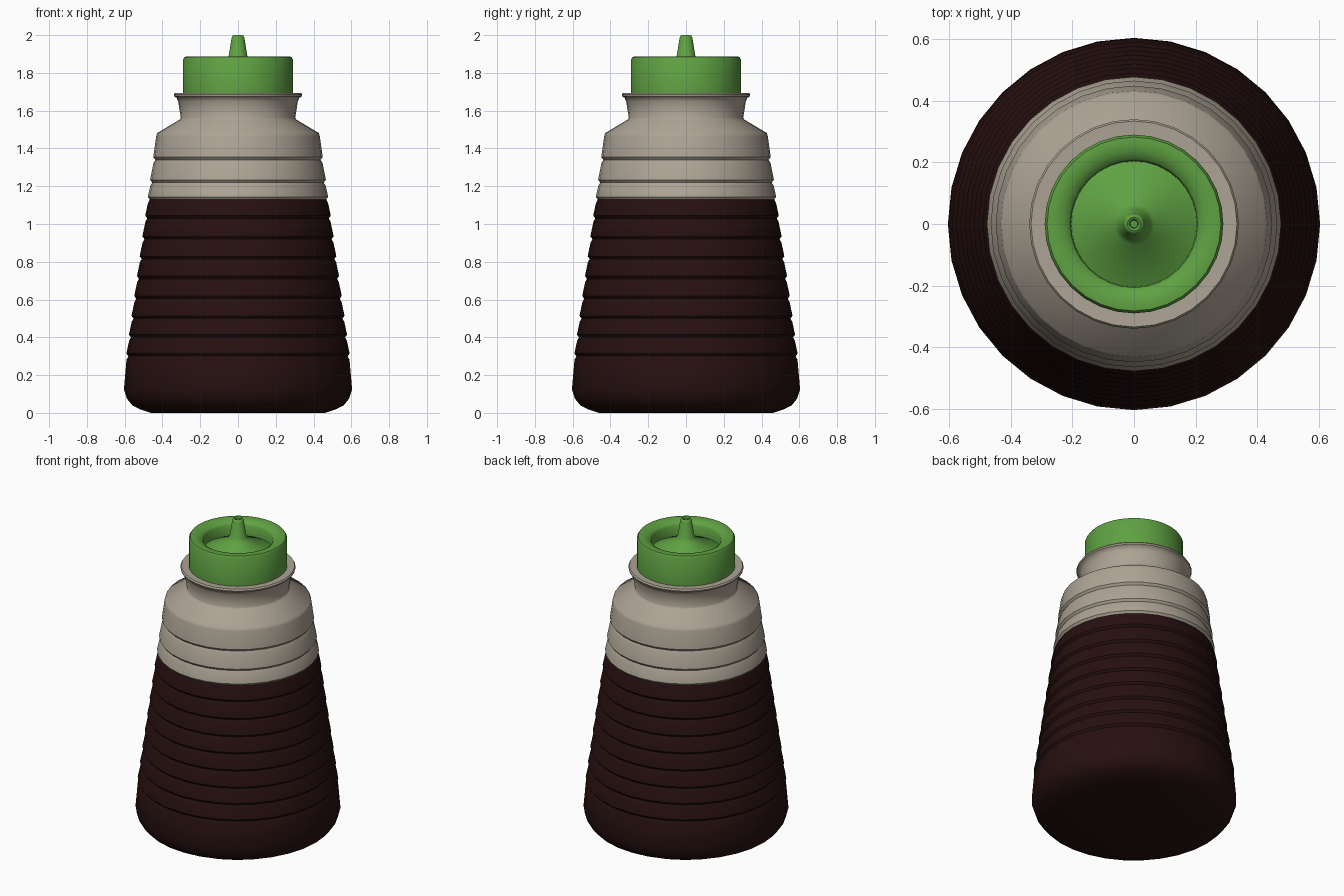
import bpy, bmesh, math

if "Cube" in bpy.data.objects:
    bpy.data.objects.remove(bpy.data.objects["Cube"])

SEG = 32


def material(name, rgb):
    m = bpy.data.materials.new(name)
    m.diffuse_color = (*rgb, 1)
    m.use_nodes = True
    m.node_tree.nodes["Principled BSDF"].inputs["Base Color"].default_value = m.diffuse_color
    return m


brown = material("dark brown", (0.020, 0.005, 0.005))
beige = material("warm beige", (0.42, 0.37, 0.30))
green = material("leaf green", (0.115, 0.36, 0.055))


def lathe(name, profile, mats, rule=None, angle=35):
    """Revolve (radius, z) points about z; radius 0 makes a pole."""
    bm = bmesh.new()
    rings = []
    for r, z in profile:
        if r == 0:
            rings.append([bm.verts.new((0, 0, z))] * SEG)
        else:
            rings.append([bm.verts.new((r * math.cos(math.tau * i / SEG),
                                        r * math.sin(math.tau * i / SEG), z))
                          for i in range(SEG)])
    for a, b in zip(rings, rings[1:]):
        for i in range(SEG):
            j = (i + 1) % SEG
            quad = list(dict.fromkeys([a[i], a[j], b[j], b[i]]))
            f = bm.faces.new(quad)
            if rule:
                f.material_index = rule(f.calc_center_median().z)
    bmesh.ops.recalc_face_normals(bm, faces=bm.faces)
    me = bpy.data.meshes.new(name)
    bm.to_mesh(me)
    bm.free()
    for m in mats:
        me.materials.append(m)
    ob = bpy.data.objects.new(name, me)
    bpy.context.collection.objects.link(ob)
    bpy.ops.object.select_all(action='DESELECT')
    ob.select_set(True)
    bpy.context.view_layer.objects.active = ob
    bpy.ops.object.shade_smooth_by_angle(angle=math.radians(angle))
    return ob


def taper(z):
    return 0.592 - 0.137 * (z - 0.28)


# bottle: rounded foot, tapered ribbed wall, shoulder, neck and flared rim
body = [(0, 0), (0.46, 0), (0.515, 0.018), (0.56, 0.04), (0.588, 0.075), (0.604, 0.125)]
for z in (0.30, 0.40, 0.50, 0.605, 0.71, 0.815, 0.92, 1.03, 1.13, 1.22, 1.34):
    body += [(taper(z) + 0.001, z - 0.018), (taper(z) - 0.009, z), (taper(z) + 0.002, z + 0.014)]
body += [(0.433, 1.465), (0.427, 1.482), (0.31, 1.552), (0.303, 1.562),
         (0.317, 1.65), (0.325, 1.668), (0.338, 1.676), (0.34, 1.685),
         (0.334, 1.694), (0.28, 1.692), (0, 1.692)]
lathe("bottle", body, [brown, beige], lambda z: 1 if z > 1.13 else 0, 45)

# cap: straight skirt, rolled top ring, recessed cone and hollow spout
cap = [(0, 1.69), (0.29, 1.69), (0.29, 1.872), (0.282, 1.885), (0.262, 1.887),
       (0.235, 1.882), (0.212, 1.868), (0.206, 1.86), (0.204, 1.795),
       (0.065, 1.865), (0.05, 1.885), (0.034, 1.985), (0.028, 1.998),
       (0.022, 2.0), (0.014, 1.995), (0.012, 1.94), (0, 1.94)]
lathe("cap_with_spout", cap, [green], angle=50)
